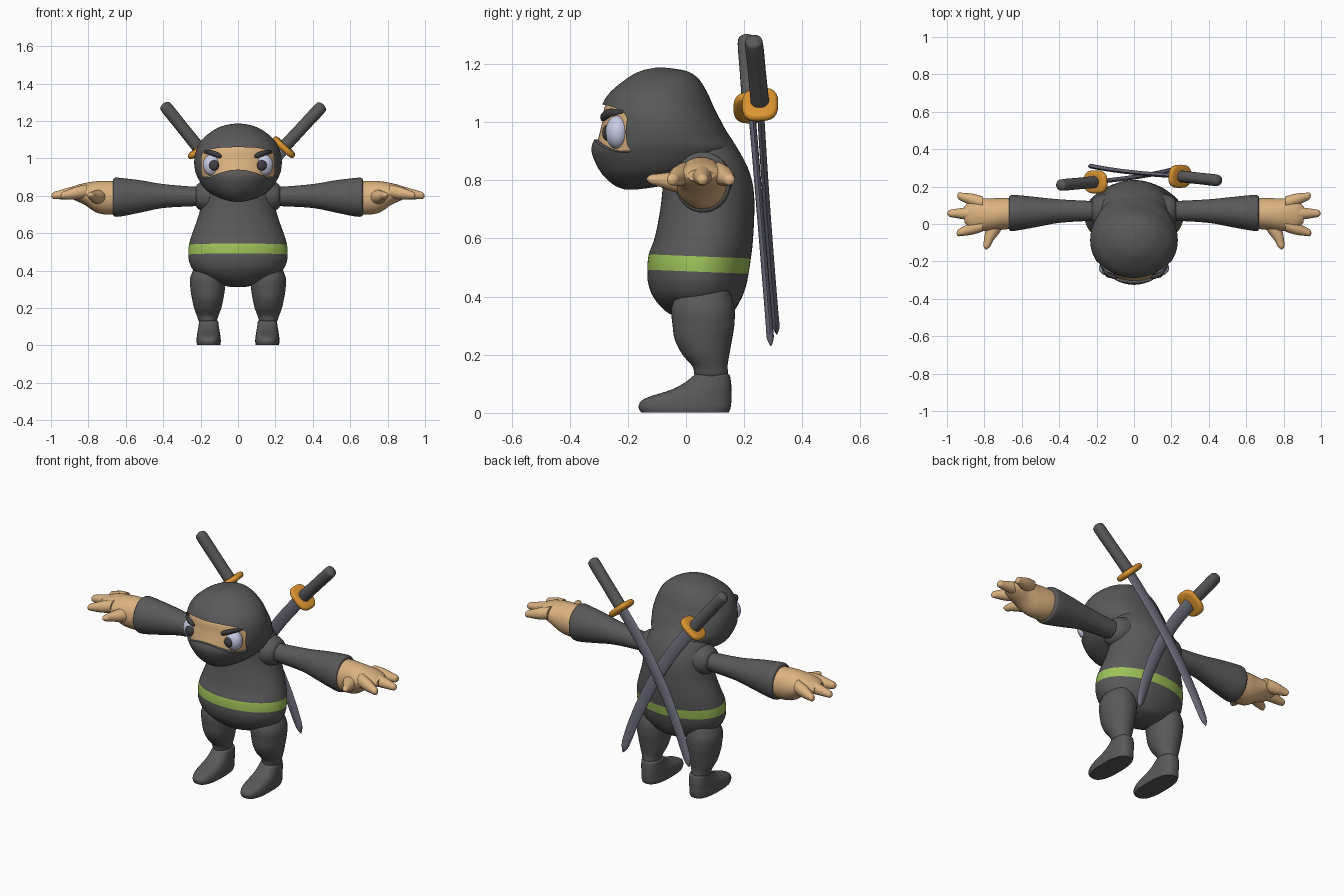
import bpy
import bmesh
from math import cos, sin, pi
from mathutils import Vector

if "Cube" in bpy.data.objects:
    bpy.data.objects.remove(bpy.data.objects["Cube"])

X, Y, Z = Vector((1, 0, 0)), Vector((0, 1, 0)), Vector((0, 0, 1))


def material(name, r, g, b):
    mat = bpy.data.materials.new(name)
    mat.use_nodes = True
    mat.diffuse_color = (r, g, b, 1)
    mat.node_tree.nodes["Principled BSDF"].inputs["Base Color"].default_value = (r, g, b, 1)
    return mat


CLOTH = material("charcoal cloth", .1, .1, .1)
SKIN = material("tan skin", .72, .45, .22)
GREEN = material("green belt", .34, .54, .1)
GOLD = material("golden guard", .72, .3, .03)
STEEL = material("blue grey steel", .15, .15, .2)
WHITE = material("eye white", .58, .61, .78)
DARK = material("dark pupil", .05, .05, .055)


def smooth_path(stations, steps):
    """Catmull-Rom interpolation through all station values."""
    last = len(stations) - 1
    out = []
    for i in range(last):
        p0, p1, p2, p3 = (stations[min(max(k, 0), last)] for k in range(i - 1, i + 3))
        for s in range(steps):
            t = s / steps
            out.append([b + t / 2 * (c - a + t * (2 * a - 5 * b + 4 * c - d + t * (3 * (b - c) + d - a)))
                        for a, b, c, d in zip(p0, p1, p2, p3)])
    return out + [stations[last]]


def loft(name, stations, u, v, mat, power=2, steps=4, segs=40):
    """Skin superellipse sections; a station is x, y, z, radius on u, radius on v."""
    bm = bmesh.new()
    rings = []
    for x, y, z, a, b in smooth_path(stations, steps):
        ring = []
        for k in range(segs):
            c, s = cos(2 * pi * k / segs), sin(2 * pi * k / segs)
            grow = (abs(c) ** power + abs(s) ** power) ** (-1 / power)
            ring.append(bm.verts.new(Vector((x, y, z)) + u * (max(a, .001) * c * grow)
                                     + v * (max(b, .001) * s * grow)))
        rings.append(ring)
    for low, high in zip(rings, rings[1:]):
        for k in range(segs):
            n = (k + 1) % segs
            bm.faces.new((low[k], low[n], high[n], high[k]))
    bm.faces.new(rings[0])
    bm.faces.new(rings[-1])
    bmesh.ops.recalc_face_normals(bm, faces=bm.faces)
    mesh = bpy.data.meshes.new(name)
    bm.to_mesh(mesh)
    bm.free()
    mesh.materials.append(mat)
    obj = bpy.data.objects.new(name, mesh)
    bpy.context.collection.objects.link(obj)
    shade(obj)
    return obj


def shade(obj):
    bpy.ops.object.select_all(action='DESELECT')
    obj.select_set(True)
    bpy.context.view_layer.objects.active = obj
    bpy.ops.object.shade_smooth_by_angle(angle=.8)


def upright(rows, cx=0, inset=0):
    """Stations from rows of height, front, back, half width."""
    return [(cx, (f + b) / 2, z, w - inset, (b - f) / 2 - inset) for z, f, b, w in rows]


def ellipsoid(name, centre, radii, mat):
    bpy.ops.mesh.primitive_uv_sphere_add(segments=32, ring_count=20, location=centre)
    obj = bpy.context.object
    obj.name = name
    obj.scale = radii
    obj.data.materials.append(mat)
    shade(obj)


# Torso with a belt band, tilted slightly down at the back
BELT_LOW, BELT_HIGH = .487, .54
torso = loft("torso", upright([
    (.315, .02, .09, .04), (.34, -.06, .15, .14), (.39, -.11, .185, .225), (.44, -.13, .205, .258),
    (BELT_LOW, -.133, .215, .265), (BELT_HIGH, -.128, .223, .262), (.6, -.107, .23, .245),
    (.7, -.088, .235, .21), (.78, -.08, .232, .195), (.85, -.08, .213, .188),
    (.92, -.08, .175, .16), (.98, -.06, .135, .1)]), X, Y, CLOTH, segs=64)
torso.data.materials.append(GREEN)
for face in torso.data.polygons:
    if BELT_LOW < face.center.z < BELT_HIGH:
        face.material_index = 1
for vert in torso.data.vertices:
    vert.co.z -= .04 * vert.co.y

# Hooded head, with the eye opening cut out over the face
HEAD = [(.768, -.21, -.17, .02), (.785, -.25, -.06, .09), (.83, -.295, .1, .17),
        (.9, -.325, .17, .217), (.95, -.312, .148, .232), (1, -.3, .122, .233),
        (1.05, -.292, .096, .221), (1.1, -.263, .074, .193), (1.15, -.203, .042, .133),
        (1.176, -.155, .0, .075), (1.187, -.105, -.07, .012)]
hood = loft("hood", upright(HEAD), X, Y, CLOTH, segs=72, steps=5)
cutter = loft("eye_opening_cutter", [(0, -.6, 1, .195, .06), (0, -.165, 1, .195, .06)],
              X, Z, CLOTH, power=2.8, steps=1, segs=64)
for vert in cutter.data.vertices:
    if vert.co.z < 1:
        vert.co.z -= 2.2 * vert.co.x ** 2
cutter.hide_render = True
cut = hood.modifiers.new("eye opening", 'BOOLEAN')
cut.object = cutter
cut.operation = 'DIFFERENCE'
cut.solver = 'EXACT'
bpy.context.view_layer.objects.active = hood
bpy.ops.object.modifier_apply(modifier=cut.name)
bpy.data.objects.remove(cutter)
shade(hood)
loft("face", upright(HEAD[3:8], inset=.012), X, Y, SKIN, segs=64)

for side, label in ((1, "left"), (-1, "right")):
    def mirrored(stations):
        return [(side * x, *rest) for x, *rest in stations]

    # Eyes and slanted brows
    ellipsoid(label + "_eye", (side * .138, -.235, .965), (.05, .042, .058), WHITE)
    ellipsoid(label + "_pupil", (side * .128, -.27, .963), (.027, .018, .028), DARK)
    loft(label + "_brow", mirrored([(.088, -.283, 1.012, .004, .006), (.105, -.283, 1.017, .012, .014),
                                    (.15, -.262, 1.032, .012, .014), (.182, -.22, 1.035, .004, .006)]),
         Y, Z, DARK, segs=16)

    # Sleeve with its shoulder socket and thick cuff
    loft(label + "_shoulder", mirrored([(.1, .07, .8, .1, .1), (.18, .07, .798, .086, .083),
                                        (.215, .07, .797, .07, .066), (.225, .07, .797, .05, .05)]),
         Y, Z, CLOTH)
    loft(label + "_sleeve", mirrored([(.15, .07, .797, .05, .05), (.25, .07, .797, .054, .053),
                                      (.4, .069, .799, .063, .064), (.52, .064, .797, .08, .086),
                                      (.62, .06, .793, .094, .102), (.657, .058, .793, .096, .104),
                                      (.667, .058, .793, .088, .095)]), Y, Z, CLOTH)

    # Hand: palm, three fingers and a thumb
    loft(label + "_palm", mirrored([(.64, .057, .79, .082, .086), (.7, .055, .79, .085, .09),
                                    (.76, .05, .795, .087, .083), (.82, .05, .81, .086, .058),
                                    (.87, .05, .815, .076, .04), (.905, .05, .816, .045, .022)]),
         Y, Z, SKIN)
    for finger, tip_x, root_y, tip_y in (("back", .945, .112, .152), ("middle", .998, .055, .057),
                                         ("front", .948, -.005, -.05)):
        root, tip = Vector((.81, root_y, .825)), Vector((tip_x, tip_y, .8))
        path = [(*root.lerp(tip, t), r, r) for t, r in
                ((0, .036), (.4, .034), (.8, .023), (.95, .017), (1, .003))]
        loft(f"{label}_{finger}_finger", mirrored(path), Y, Z, SKIN, segs=20)
    loft(label + "_thumb", mirrored([(.735, .02, .79, .045, .045), (.755, -.04, .795, .04, .035),
                                     (.778, -.09, .8, .025, .023), (.787, -.122, .803, .017, .016),
                                     (.79, -.135, .804, .003, .003)]), X, Z, SKIN, segs=20)

    # Trouser leg and boot
    loft(label + "_leg", upright([(.42, -.03, .15, .07), (.36, -.05, .167, .094), (.3, -.046, .166, .092),
                                  (.25, -.038, .158, .084), (.2, -.012, .149, .073),
                                  (.16, .022, .143, .058), (.135, .028, .145, .05),
                                  (.125, .035, .14, .045)], side * .162), X, Y, CLOTH)
    loft(label + "_boot", upright([(.002, -.155, .148, .062), (.02, -.163, .154, .065),
                                   (.04, -.155, .156, .064), (.056, -.125, .156, .062),
                                   (.08, -.05, .156, .058), (.105, -.003, .155, .054),
                                   (.13, .028, .15, .05), (.134, .04, .14, .04)], side * .157),
         X, Y, CLOTH, power=2.6)


def sword(label, pommel, guard, bend, tip):
    """Curved sword slung across the back."""
    pommel, guard, bend, tip = map(Vector, (pommel, guard, bend, tip))
    axis = (pommel - guard).normalized()
    flat = Y.cross(axis).normalized()
    depth = axis.cross(flat)

    def straight(rows):
        return [(*(guard + axis * d), a, b) for d, a, b in rows]

    length = (pommel - guard).length
    loft(label + "_sword_handle", straight([(0, .034, .032), (length / 2, .033, .031),
                                            (length - .03, .033, .031), (length - .008, .025, .023),
                                            (length, .006, .006)]), flat, depth, CLOTH, segs=24)
    loft(label + "_sword_guard", straight([(-.017, .056, .042), (-.013, .07, .056), (0, .076, .062),
                                           (.013, .07, .056), (.017, .056, .042)]),
         flat, depth, GOLD, power=3, segs=32)

    # Blade follows a quadratic arc and narrows to a point
    across = Y.cross(guard - tip).normalized()
    normal = across.cross(guard - tip).normalized()
    blade = []
    for t, wide in ((0, .036), (.25, .036), (.5, .035), (.75, .032), (.92, .027), (.97, .018), (1, .002)):
        point = guard * (1 - t) ** 2 + bend * (2 * t * (1 - t)) + tip * t ** 2
        blade.append((*point, wide, min(.012, wide)))
    loft(label + "_sword_blade", blade, across, normal, STEEL, power=1.6, segs=20)


sword("left", (.457, .232, 1.288), (.245, .255, 1.06), (-.08, .275, .7), (-.24, .312, .27))
sword("right", (-.4, .207, 1.293), (-.205, .225, 1.05), (.08, .255, .7), (.21, .292, .23))
